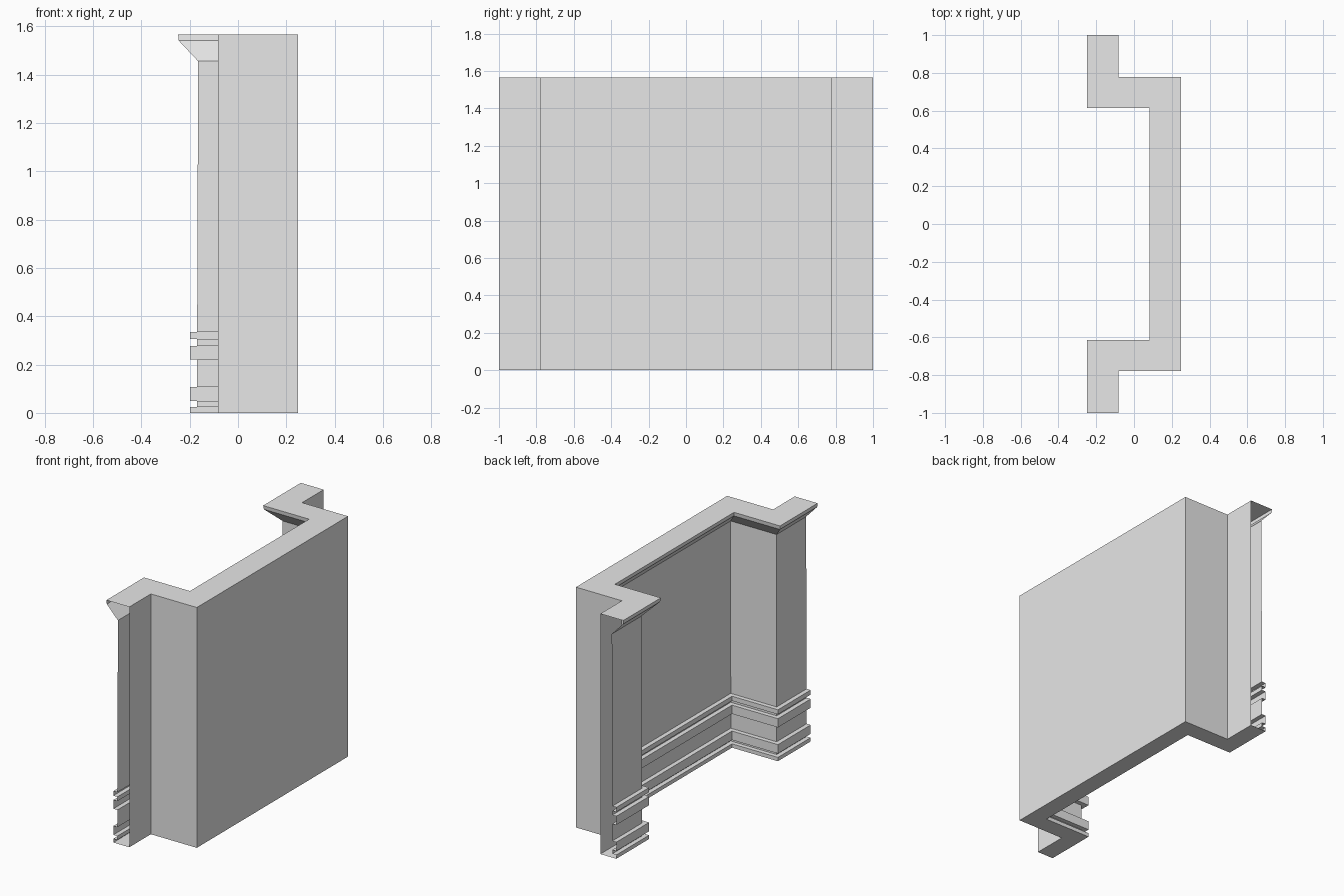
import bpy
import bmesh

if "Cube" in bpy.data.objects:
    bpy.data.objects.remove(bpy.data.objects["Cube"], do_unlink=True)

grey = bpy.data.materials.new("plaster grey")
grey.use_nodes = True
COLOUR = (0.8, 0.8, 0.8, 1)
grey.diffuse_color = COLOUR
grey.node_tree.nodes["Principled BSDF"].inputs["Base Color"].default_value = COLOUR

HEIGHT = 1.565
DEPTH = 0.165            # cornice projection from the outer skin
RECESS, BAND = 0.086, 0.115
WALL_TOP = 1.455


def plan(t):
    """Stepped wall line, shifted inward by t with mitred corners."""
    end_x, bay_x, side = -0.083 - t, 0.248 - t, 0.778 - t
    half = [(end_x, 1), (end_x, side), (bay_x, side)]
    return [(x, -y) for x, y in half] + half[::-1]


def sweep(name, profile):
    """Sweep an open (inset, height) profile along the plan, ends left open."""
    bm = bmesh.new()
    rows = [[bm.verts.new((x, y, z)) for x, y in plan(t)] for t, z in profile]
    for low, high in zip(rows, rows[1:]):
        for i in range(len(low) - 1):
            bm.faces.new((low[i], low[i + 1], high[i + 1], high[i]))
    mesh = bpy.data.meshes.new(name)
    bm.to_mesh(mesh)
    bm.free()
    mesh.materials.append(grey)
    obj = bpy.data.objects.new(name, mesh)
    bpy.context.collection.objects.link(obj)
    return obj


# Plain outer skin
sweep("outer_wall", [(0, 0), (0, HEIGHT)])

# Cornice: flat top, thin lip and sloped underside
sweep("cornice", [(0, HEIGHT), (DEPTH, HEIGHT), (DEPTH - 0.003, 1.54),
                  (0.082, WALL_TOP)])

# Skirting: projecting bands with recesses between, then the underside
bands = [(0.305, 0.335), (0.22, 0.277), (0.05, 0.108), (0, 0.025)]
skirting = []
for low, high in bands:
    skirting += [(RECESS, high), (BAND, high), (BAND, low), (RECESS, low)]
sweep("skirting", skirting[:-1] + [(0, 0)])

# Inner wall face, leaning back very slightly
sweep("inner_wall", [(0.082, WALL_TOP), (RECESS, bands[0][1])])
